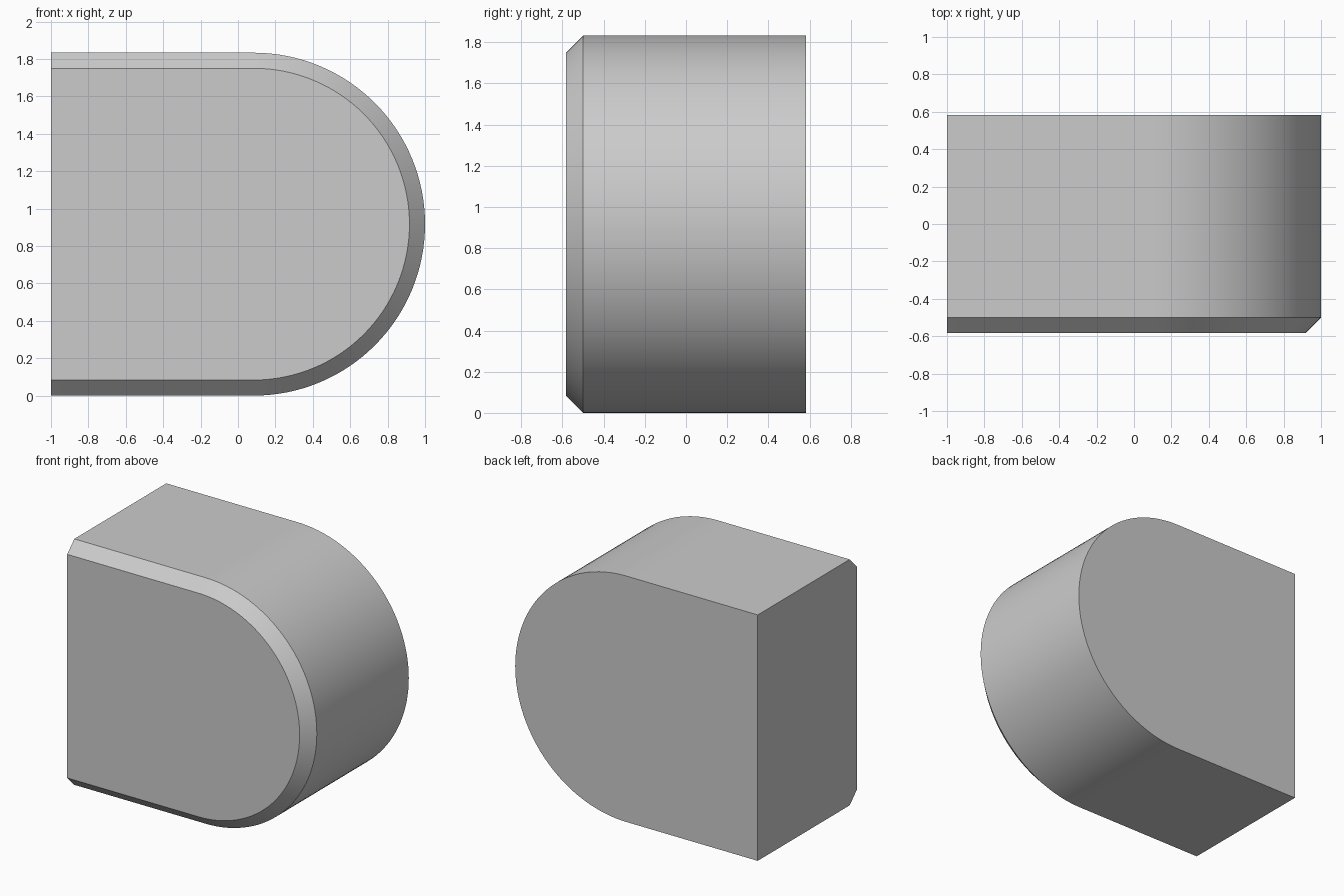
import bpy, bmesh, math

if "Cube" in bpy.data.objects:
    bpy.data.objects.remove(bpy.data.objects["Cube"])

UNIT = 1 / 12
R = 11 * UNIT            # radius of the rounded end
CX, CZ = 1 - R, R        # centre of the rounded end
HALF_DEPTH = 7 * UNIT
CHAMFER = UNIT
SEGMENTS = 64


def outline(bm, y, inset):
    """D-shaped loop: flat left end, round right end."""
    r = R - inset
    pts = [(-1, CZ - r)]
    for i in range(SEGMENTS + 1):
        a = -math.pi / 2 + math.pi * i / SEGMENTS
        pts.append((CX + r * math.cos(a), CZ + r * math.sin(a)))
    pts.append((-1, CZ + r))
    return [bm.verts.new((x, y, z)) for x, z in pts]


bm = bmesh.new()
front = outline(bm, -HALF_DEPTH, CHAMFER)
rim = outline(bm, -HALF_DEPTH + CHAMFER, 0)
back = outline(bm, HALF_DEPTH, 0)

# Chamfer band and outer wall
for a, b in ((front, rim), (rim, back)):
    for i in range(len(a) - 1):
        bm.faces.new((a[i], a[i + 1], b[i + 1], b[i]))

# Front, back and flat left end
bm.faces.new(front)
bm.faces.new(back)
bm.faces.new((front[0], rim[0], back[0], back[-1], rim[-1], front[-1]))
bmesh.ops.recalc_face_normals(bm, faces=bm.faces)

mesh = bpy.data.meshes.new("rounded_block")
bm.to_mesh(mesh)
bm.free()
block = bpy.data.objects.new("rounded_block", mesh)
bpy.context.collection.objects.link(block)

# Smooth curve, sharp chamfer edges
bpy.context.view_layer.objects.active = block
block.select_set(True)
bpy.ops.object.shade_smooth_by_angle(angle=math.radians(30))
